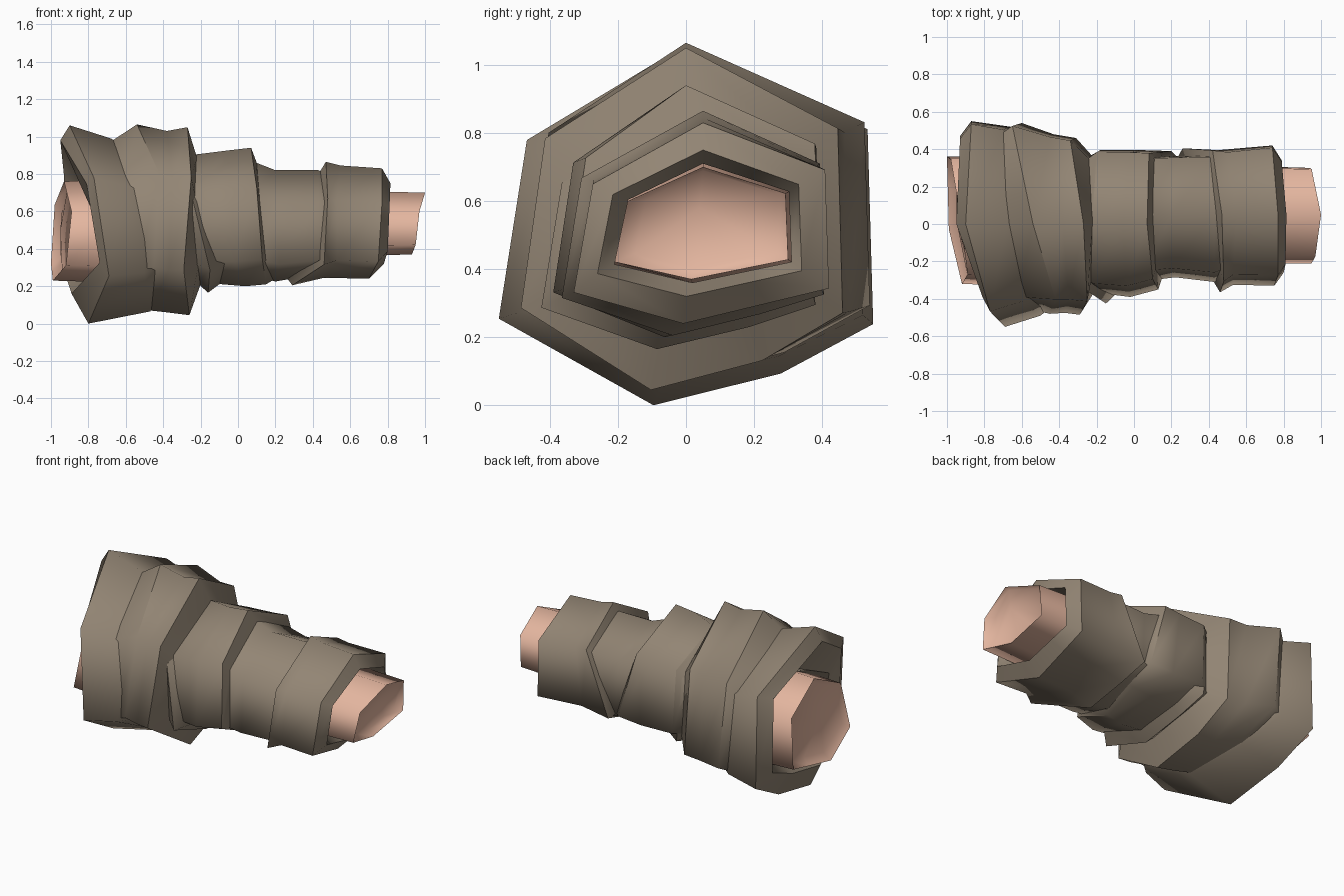
import bpy, bmesh, math


def material(name, rgb):
    m = bpy.data.materials.new(name)
    m.diffuse_color = (*rgb, 1)
    return m


CLOTH = material("brown_cloth", (0.29, 0.235, 0.175))
SKIN = material("skin", (0.78, 0.47, 0.35))


def hexagon(xs, top, bottom, front, back):
    """Six corners clockwise from the top (xs gives their x), plus a soft corner low at the back."""
    if not isinstance(xs, (list, tuple)):
        xs = [xs] * 6
    cz, r = (top + bottom) / 2, (top - bottom) / 2
    mid, w = (front + back) / 2, (back - front) / 2
    t = min(1, max(0, (r - 0.3) / 0.2))          # 0 = slim wrist section, 1 = wide elbow section
    ty = 0.05 if r < 0.35 else 0.0
    yz = [(ty, top), (mid + w * 0.97, cz + r * 0.53),
          (back, cz - r * (0.65 - 0.1 * t)), (mid - r * 0.18, bottom),
          (front, cz - r * (0.69 - 0.17 * t)), (mid - w * 0.85, cz + r * (0.39 + 0.08 * t))]
    pts = [(x, y, z) for x, (y, z) in zip(xs, yz)]
    a, b = pts[2], pts[3]
    soft = [p * 0.58 + q * 0.42 for p, q in zip(a, b)]
    soft[2] -= 0.045 * t
    pts.insert(3, tuple(soft))
    return pts


def loft(name, rings, mat, caps=None, crease=28):
    """Skin a list of sections; caps holds the centre points that close the ends."""
    bm = bmesh.new()
    loops = [[bm.verts.new(p) for p in hexagon(*r)] for r in rings]
    n = len(loops[0])
    for a, b in zip(loops, loops[1:]):
        for i in range(n):
            j = (i + 1) % n
            bm.faces.new((a[i], a[j], b[j], b[i]))
    if caps:
        for loop, p in zip((loops[0], loops[-1]), caps):
            c = bm.verts.new(p)
            for i in range(n):
                bm.faces.new((loop[i], loop[(i + 1) % n], c))
    bmesh.ops.recalc_face_normals(bm, faces=bm.faces)
    for f in bm.faces:
        f.smooth = True
    # Fold lines around the arm stay crisp, edges along it stay soft
    for loop in loops:
        for i in range(n):
            e = bm.edges.get((loop[i], loop[(i + 1) % n]))
            if len(e.link_faces) == 2 and e.calc_face_angle() > math.radians(crease):
                e.smooth = False
    me = bpy.data.meshes.new(name)
    bm.to_mesh(me)
    bm.free()
    me.materials.append(mat)
    ob = bpy.data.objects.new(name, me)
    bpy.context.collection.objects.link(ob)
    return ob


# Arm inside the wraps, with a soft dome inside each rim
loft("arm", [
    ([-.91, -.94, -.95, -.94, -.89, -.88], .73, .27, -.28, .32),
    ([-.93, -.98, -1.0, -.99, -.92, -.89], .76, .23, -.32, .36),
    (-.65, .77, .22, -.33, .37),
    (.6, .71, .36, -.21, .31),
    ([1.0, .95, .94, .93, .95, .97], .70, .37, -.21, .30),
    ([.97, .93, .90, .89, .90, .93], .69, .40, -.15, .27),
], SKIN, [(-.95, .02, .5), (.95, .04, .58)], 100)

# Wide cuff at the elbow with a turned-in rim
loft("elbow_cuff", [
    (-.68, .74, .24, -.31, .35),
    ([-.81, -.82, -.82, -.78, -.71, -.79], .79, .25, -.35, .38),
    ([-.95, -.93, -.93, -.89, -.74, -.81], .98, .16, -.46, .47),
    ([-.90, -.87, -.87, -.80, -.69, -.77], 1.06, 0, -.55, .55),
    ([-.68, -.70, -.66, -.47, -.50, -.60], .99, .065, -.49, .52),
    ([-.60, -.62, -.58, -.42, -.44, -.50], .94, .12, -.44, .47),
], CLOTH)

# Overlapping wrap behind the cuff
loft("upper_wrap", [
    ([-.70, -.72, -.68, -.58, -.54, -.62], .96, .09, -.46, .49),
    ([-.54, -.65, -.60, -.47, -.45, -.42], 1.065, .07, -.48, .54),
    ([-.38, -.45, -.43, -.38, -.37, -.35], 1.03, .06, -.475, .48),
    ([-.27, -.34, -.31, -.26, -.29, -.25], 1.05, .045, -.485, .46),
    ([-.22, -.24, -.22, -.20, -.21, -.23], .89, .21, -.36, .36),
], CLOTH)

# Diagonal fold low at the front
loft("lower_fold", [
    ([-.24, -.25, -.25, -.22, -.22, -.26], .84, .22, -.37, .36),
    ([-.22, -.22, -.20, -.16, -.15, -.24], .86, .165, -.425, .38),
    ([-.20, -.19, -.14, -.08, -.07, -.21], .84, .225, -.35, .37),
], CLOTH)

# Middle wraps
loft("middle_wrap", [
    ([-.26, -.26, -.26, -.22, -.24, -.26], .88, .23, -.34, .35),
    ([-.22, -.20, -.18, -.14, -.14, -.22], .905, .215, -.375, .395),
    ([-.06, -.02, .04, .04, -.02, -.04], .925, .20, -.39, .395),
    ([.07, .08, .20, .15, .13, .10], .94, .21, -.35, .39),
    ([.10, .11, .24, .20, .15, .115], .86, .24, -.29, .35),
], CLOTH)
loft("narrow_wrap", [
    ([.06, .06, .18, .14, .10, .06], .875, .24, -.30, .36),
    ([.20, .22, .24, .20, .22, .20], .82, .225, -.285, .365),
    ([.43, .43, .40, .34, .43, .43], .82, .25, -.31, .37),
    ([.50, .50, .50, .40, .50, .50], .79, .27, -.28, .35),
], CLOTH)

# Wrist wrap with a turned-in rim
loft("wrist_wrap", [
    ([.43, .40, .23, .25, .43, .46], .80, .26, -.29, .35),
    ([.47, .42, .26, .29, .46, .48], .865, .205, -.365, .405),
    ([.55, .50, .45, .46, .53, .53], .845, .245, -.325, .395),
    ([.77, .74, .74, .70, .75, .77], .83, .24, -.33, .42),
    ([.815, .79, .79, .78, .80, .81], .75, .32, -.26, .34),
    (.70, .71, .36, -.21, .31),
], CLOTH)
